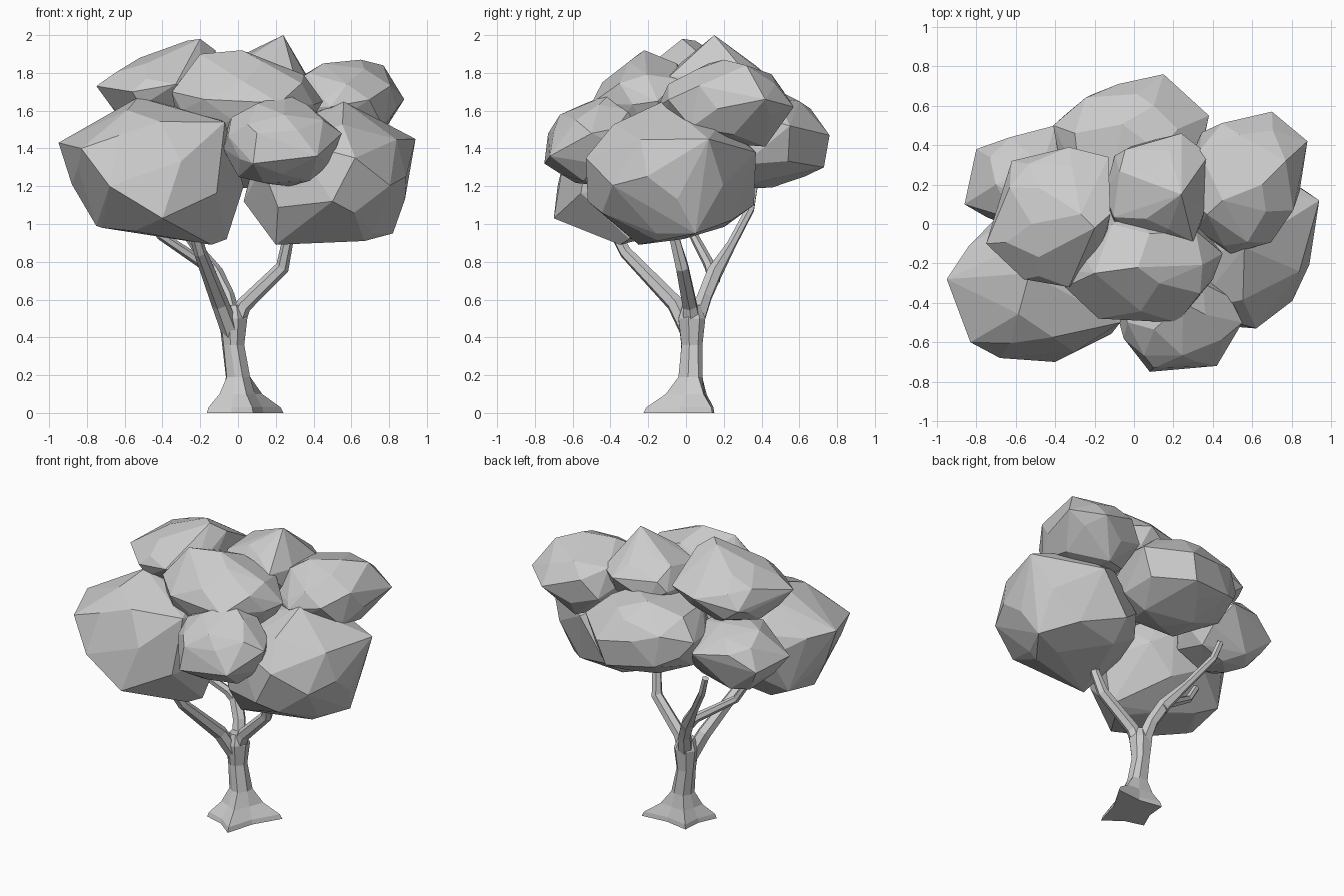
import bpy, bmesh, math, random
from mathutils import Vector

old = bpy.data.objects.get("Cube")
if old:
    bpy.data.objects.remove(old, do_unlink=True)

grey = bpy.data.materials.new("plain grey")
grey.use_nodes = True
GREY = (0.6, 0.6, 0.6, 1)
grey.diffuse_color = GREY
grey.node_tree.nodes["Principled BSDF"].inputs["Base Color"].default_value = GREY


def make_object(name, bm):
    bmesh.ops.recalc_face_normals(bm, faces=bm.faces)
    mesh = bpy.data.meshes.new(name)
    bm.to_mesh(mesh)
    bm.free()
    mesh.materials.append(grey)
    obj = bpy.data.objects.new(name, mesh)
    bpy.context.collection.objects.link(obj)


def leaf_clump(name, low, high, corners, seed, count=32):
    """Faceted boulder: hull of jittered points fitted to a box, plus key corners."""
    rng = random.Random(seed)
    turn = rng.uniform(0, math.tau)
    points = []
    for i in range(count):
        z = 1 - 2 * (i + 0.5) / count
        r = math.sqrt(1 - z * z)
        a = turn + i * math.pi * (3 - math.sqrt(5))
        p = Vector((r * math.cos(a), r * math.sin(a), z))
        p += Vector([rng.uniform(-0.12, 0.12) for _ in range(3)])
        p /= sum(abs(c) ** 2.5 for c in p) ** 0.4     # slightly boxy
        points.append(p)
    lo = [min(p[k] for p in points) for k in range(3)]
    hi = [max(p[k] for p in points) for k in range(3)]
    bm = bmesh.new()
    for p in points:
        bm.verts.new([low[k] + (p[k] - lo[k]) / (hi[k] - lo[k]) * (high[k] - low[k])
                      for k in range(3)])
    for corner in corners:
        bm.verts.new(corner)
    bmesh.ops.convex_hull(bm, input=bm.verts)
    loose = [v for v in bm.verts if not v.link_faces]
    bmesh.ops.delete(bm, geom=loose, context="VERTS")
    bmesh.ops.dissolve_limit(bm, angle_limit=math.radians(6),
                             verts=bm.verts, edges=bm.edges)
    make_object(name, bm)


def skin_rings(bm, rings):
    """Join successive vertex rings and close both ends."""
    rings = [[bm.verts.new(p) for p in ring] for ring in rings]
    for a, b in zip(rings, rings[1:]):
        for i in range(len(a)):
            j = (i + 1) % len(a)
            bm.faces.new((a[i], a[j], b[j], b[i]))
    bm.faces.new(rings[0])
    bm.faces.new(rings[-1])


def limb(name, path, sides=6):
    """Tapered branch along (x, y, z, radius) stations."""
    pts = [Vector(p[:3]) for p in path]
    rings = []
    for i, p in enumerate(pts):
        d = (pts[min(i + 1, len(pts) - 1)] - pts[max(i - 1, 0)]).normalized()
        u = Vector((0, 1, 0)).cross(d).normalized()
        v = d.cross(u)
        rings.append([p + path[i][3] * (u * math.cos(t) + v * math.sin(t))
                      for t in (math.tau * k / sides for k in range(sides))])
    bm = bmesh.new()
    skin_rings(bm, rings)
    make_object(name, bm)


# Trunk with four spreading roots
toes = [Vector(t) for t in ((0.24, 0.14), (-0.1, 0.15), (-0.165, -0.1), (0.08, -0.225))]
outline = []
for i, toe in enumerate(toes):
    outline += [toe, (toe + toes[(i + 1) % 4]) * 0.42]
rings = []
for z, spread in ((0, 1), (0.03, 0.92), (0.1, 0.4), (0.19, 0.06)):
    ring = []
    for p in outline:
        core = p.normalized() * 0.062 + Vector((0.0, 0.03))
        q = core.lerp(p, spread)
        ring.append((q.x, q.y, z))
    rings.append(ring)
for x, y, z, r in ((-0.025, 0.033, 0.36, 0.06), (-0.025, 0.033, 0.5, 0.077),
                   (-0.025, 0.03, 0.57, 0.05)):
    rings.append([(x + r * p.normalized().x, y + r * p.normalized().y, z) for p in outline])
bm = bmesh.new()
skin_rings(bm, rings)
make_object("trunk", bm)

# Branches
limb("left_branch", [(-0.01, 0.03, 0.48, 0.05), (0.03, 0.02, 0.57, 0.042),
                     (0.235, -0.02, 0.77, 0.037), (0.265, -0.06, 0.92, 0.03),
                     (0.28, -0.07, 1.05, 0.028)])
limb("front_branch", [(-0.035, 0.02, 0.42, 0.05), (-0.095, -0.06, 0.58, 0.046),
                      (-0.2, -0.32, 0.85, 0.034), (-0.235, -0.39, 0.98, 0.03)])
limb("back_branch", [(-0.03, 0.05, 0.48, 0.05), (-0.06, 0.1, 0.62, 0.042),
                     (-0.12, 0.15, 0.74, 0.044), (-0.23, 0.24, 0.89, 0.026),
                     (-0.36, 0.34, 1.08, 0.024), (-0.4, 0.36, 1.2, 0.022)])
limb("right_branch", [(-0.1, 0.15, 0.7, 0.036), (-0.17, 0.125, 0.78, 0.03),
                      (-0.41, 0.04, 0.94, 0.024), (-0.48, 0.03, 1.05, 0.022)])

# Lower foliage
leaf_clump("front_right_foliage", (-0.88, -0.66, 0.93), (-0.01, 0.08, 1.63),
           [(-0.95, -0.28, 1.43), (-0.83, -0.6, 1.4), (-0.07, -0.5, 1.54),
            (-0.06, -0.3, 0.92), (-0.14, -0.35, 0.89), (-0.72, -0.35, 0.98),
            (-0.68, -0.68, 1.2), (-0.4, -0.7, 1.03), (-0.53, -0.25, 1.67),
            (0.03, -0.25, 1.2)], 3)
leaf_clump("left_foliage", (0.07, -0.5, 0.92), (0.89, 0.33, 1.6),
           [(0.94, 0.12, 1.45), (0.2, -0.25, 0.89), (0.82, 0.05, 0.95),
            (0.67, -0.15, 0.91), (0.36, 0.36, 1.1), (0.55, 0.37, 1.38),
            (0.62, -0.53, 1.35), (0.5, -0.52, 1.12), (0.56, -0.12, 1.65),
            (0.03, -0.1, 1.12)], 5)
leaf_clump("front_foliage", (-0.07, -0.71, 1.2), (0.5, -0.22, 1.65),
           [(0.08, -0.75, 1.32), (0.42, -0.72, 1.36), (0.1, -0.73, 1.48),
            (0.55, -0.5, 1.48), (0.25, -0.4, 1.69), (-0.08, -0.48, 1.4)], 8)
leaf_clump("back_foliage", (-0.38, 0.05, 1.19), (0.36, 0.7, 1.7),
           [(0.15, 0.76, 1.47), (0.1, 0.73, 1.3), (-0.41, 0.5, 1.5),
            (-0.08, 0.71, 1.5), (0.38, 0.55, 1.52), (0.1, 0.6, 1.65)], 23)
leaf_clump("back_right_foliage", (-0.8, -0.04, 1.14), (-0.24, 0.44, 1.58),
           [(-0.8, 0.38, 1.35), (-0.86, 0.1, 1.38), (-0.4, 0.5, 1.42),
            (-0.63, 0.44, 1.45)], 26)

# Upper foliage
leaf_clump("upper_front_foliage", (-0.32, -0.46, 1.38), (0.4, 0.06, 1.87),
           [(0.45, -0.15, 1.65), (-0.35, -0.32, 1.7), (-0.18, -0.48, 1.66),
            (0.22, -0.5, 1.64), (-0.2, -0.25, 1.9), (0.02, -0.22, 1.92)], 11)
leaf_clump("upper_left_foliage", (0.26, -0.11, 1.43), (0.84, 0.53, 1.84),
           [(0.88, 0.42, 1.66), (0.7, 0.57, 1.62), (0.49, -0.15, 1.62),
            (0.65, 0.2, 1.87), (0.45, 0.12, 1.85), (0.77, 0.32, 1.84),
            (0.55, 0.42, 1.41)], 14)
leaf_clump("upper_right_foliage", (-0.69, -0.28, 1.52), (-0.13, 0.35, 1.88),
           [(-0.2, -0.02, 1.98), (-0.27, 0.05, 1.97), (-0.75, -0.1, 1.73),
            (-0.62, 0.32, 1.7), (-0.33, 0.39, 1.74), (-0.13, 0.34, 1.76),
            (-0.33, -0.32, 1.74), (-0.56, -0.28, 1.7), (-0.52, 0, 1.88),
            (-0.12, 0.05, 1.92)], 17)
leaf_clump("crown_foliage", (-0.15, -0.09, 1.5), (0.38, 0.42, 1.9),
           [(0.24, 0.15, 2.0), (0.08, 0.1, 1.92), (0.38, 0.35, 1.76),
            (0.24, 0.46, 1.76), (0.3, -0.09, 1.78)], 20)
